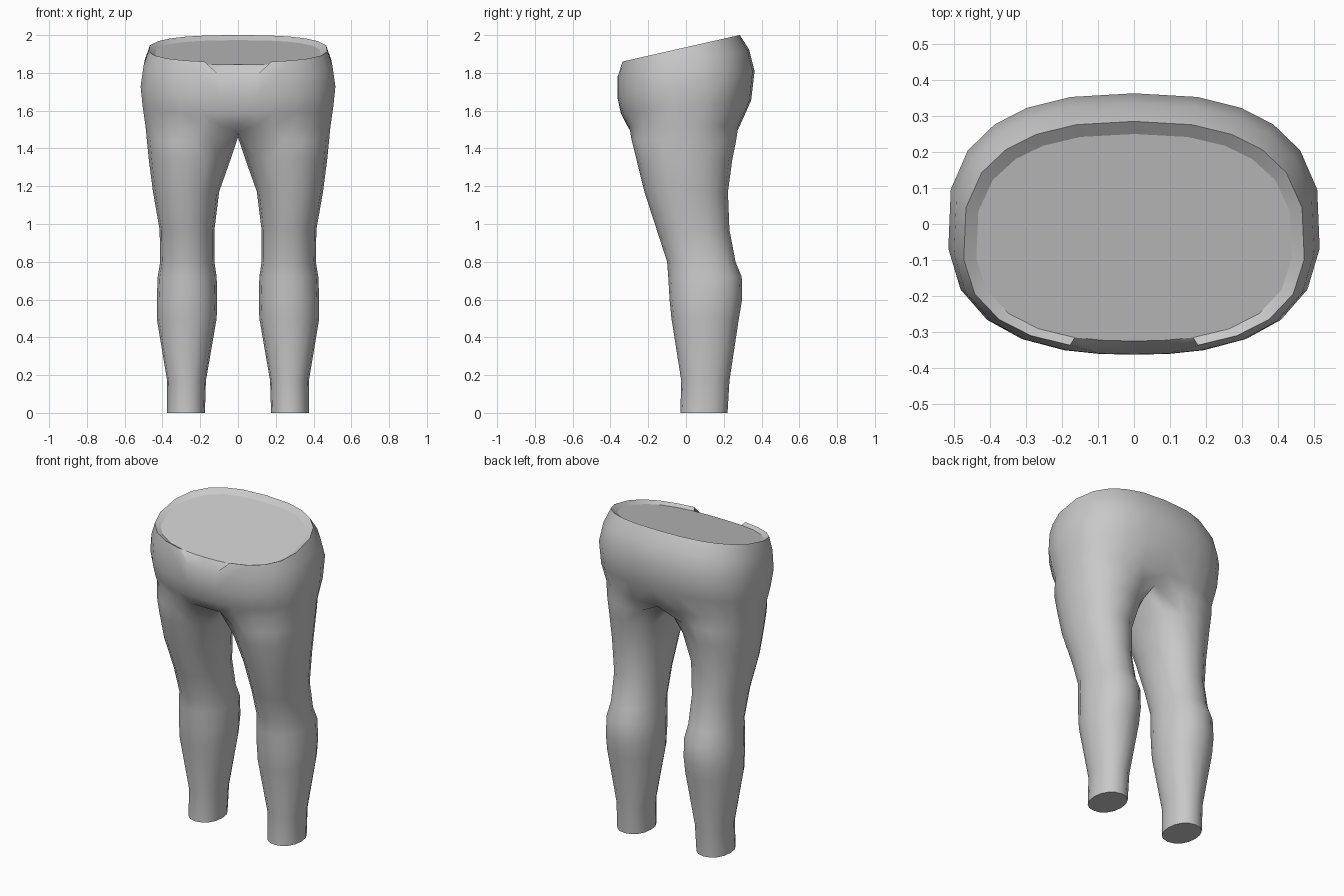
import bpy, bmesh
from math import sin, cos, radians, copysign

cube = bpy.data.objects.get("Cube")
if cube:
    bpy.data.objects.remove(cube)

grey = bpy.data.materials.new("neutral_grey")
grey.use_nodes = True
colour = (0.58, 0.58, 0.58, 1)
grey.diffuse_color = colour
grey.node_tree.nodes["Principled BSDF"].inputs["Base Color"].default_value = colour

bm = bmesh.new()


def power(v, n):
    return copysign(abs(v) ** (2 / n), v)


def ring(angles, cx, rx, cy, front, back, z, tilt, n):
    """Rounded section with separate front and back depths on a tilted plane."""
    verts = []
    for a in map(radians, angles):
        s = power(sin(a), n)
        y = cy + s * (back - cy if s > 0 else cy - front)
        verts.append(bm.verts.new((cx + rx * power(cos(a), n), y, z + tilt * y)))
    return verts


def skin(low, high, closed=False):
    """Faces between two sections, dropping shared corners."""
    count = len(high)
    for i in range(count if closed else count - 1):
        j = (i + 1) % count
        corners = list(dict.fromkeys((low[i], low[j], high[j], high[i])))
        if len(corners) > 2:
            bm.faces.new(corners)


# Leg sections: height, inner x, outer x, front y, back y
leg_sections = [
    (0, .175, .375, -.03, .22), (.17, .17, .375, -.025, .23),
    (.5, .113, .43, -.077, .28), (.6, .11, .43, -.087, .297),
    (.72, .113, .425, -.094, .295), (.8, .125, .412, -.10, .262),
    (.97, .125, .415, -.155, .23), (1.17, .10, .45, -.22, .222),
    (1.34, .04, .472, -.262, .245), (1.44, 0, .482, -.287, .265),
]
leg_angles = [-135 + 22.5 * i for i in range(16)]
legs = []
for z, inner, outer, front, back in leg_sections:
    legs.append(ring(leg_angles, (inner + outer) / 2, (outer - inner) / 2,
                     (front + back) / 2, front, back, z, 0, 2.15))
for low, high in zip(legs, legs[1:]):
    skin(low, high, closed=True)
bm.faces.new(legs[0][::-1])

# Crotch seam: inner part of the top leg section meets the centre line
ARC = 13
crotch = legs[-1]
for v in crotch[ARC - 1:] + crotch[:1]:
    v.co.x = 0
    v.co.z = 1.46
for v in (crotch[0], crotch[ARC - 1]):
    v.co.z = 1.49

# Hip sections: half width, centre y, front y, back y, height, tilt
hip_angles = [-90, -83, -73, -58, -42, -24, -6, 12, 30, 46, 60, 75, 90]
hip_sections = [
    (.492, 0, -.312, .285, 1.52, 0), (.506, 0, -.345, .345, 1.62, .1),
    (.518, -.01, -.363, .363, 1.74, .19), (.502, -.03, -.362, .335, 1.855, .2),
    (.475, -.05, -.347, .285, 1.936, .226), (.44, -.05, -.325, .25, 1.917, .226),
]
hips = [ring(hip_angles, 0, rx, cy, f, b, z, t, 2.5)
        for rx, cy, f, b, z, t in hip_sections]

# Front notch: the rim drops to the section below it
upper_hip, rim, waist_floor = hips[-3:]
for i in (0, 1):
    bm.verts.remove(rim[i])
    rim[i] = upper_hip[i]

skin(crotch[:ARC], hips[0])
for low, high in zip(hips, hips[1:]):
    skin(low, high)
bm.faces.new(waist_floor)
for a, b in zip(waist_floor, waist_floor[1:]):
    bm.edges.get((a, b)).smooth = False
for v in bm.verts:
    if abs(v.co.x) < 1e-4:
        v.co.x = 0

mesh = bpy.data.meshes.new("trousers")
bm.to_mesh(mesh)
bm.free()
mesh.materials.append(grey)
trousers = bpy.data.objects.new("trousers", mesh)
bpy.context.collection.objects.link(trousers)

# Other half
mirror = trousers.modifiers.new("mirror", "MIRROR")
mirror.use_clip = True
mirror.merge_threshold = 0.001
for o in bpy.context.selected_objects:
    o.select_set(False)
trousers.select_set(True)
bpy.context.view_layer.objects.active = trousers
bpy.ops.object.modifier_apply(modifier=mirror.name)
bpy.ops.object.shade_smooth_by_angle(angle=radians(45))
